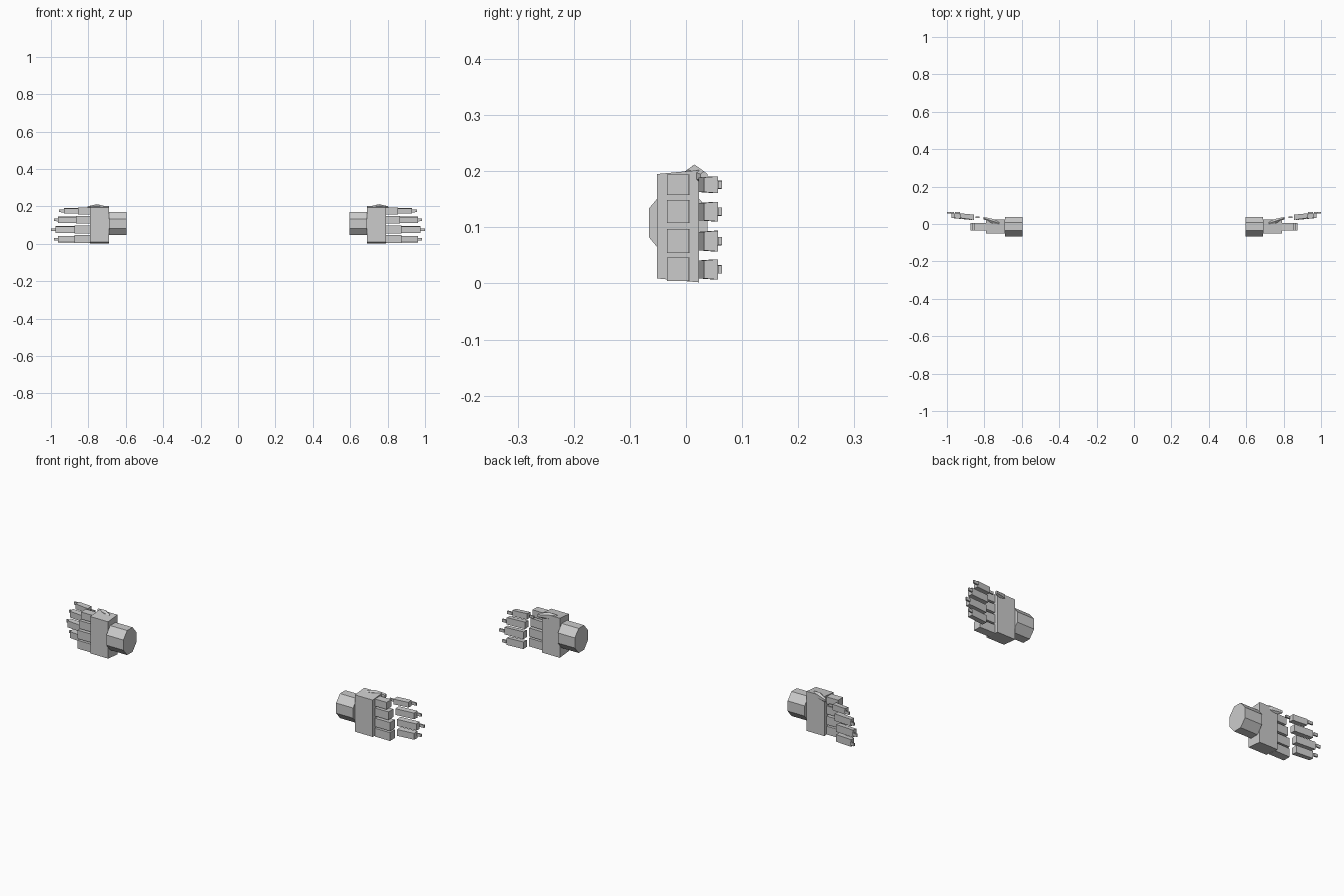
import bpy, math
from mathutils import Vector

if "Cube" in bpy.data.objects:
    bpy.data.objects.remove(bpy.data.objects["Cube"])


def loft(name, rings):
    """Closed flat-faced solid through rings of points, mirrored to the other hand."""
    n = len(rings[0])
    verts = [p for r in rings for p in r]
    faces = [tuple(range(n))[::-1], tuple(range(len(verts) - n, len(verts)))]
    for k in range(len(rings) - 1):
        for i in range(n):
            j = (i + 1) % n
            faces.append((k * n + i, k * n + j, k * n + n + j, k * n + n + i))
    me = bpy.data.meshes.new(name)
    me.from_pydata(verts, [], faces)
    ob = bpy.data.objects.new(name, me)
    bpy.context.collection.objects.link(ob)
    centre = bpy.data.objects.get("mirror_centre")
    if centre is None:
        centre = bpy.data.objects.new("mirror_centre", None)
        centre.hide_render = True
        bpy.context.collection.objects.link(centre)
    mod = ob.modifiers.new("Mirror", 'MIRROR')
    mod.use_axis[0] = True
    mod.use_mirror_merge = False
    mod.mirror_object = centre
    return ob


def rect(x, y0, y1, z0, z1, flare=0.0):
    """Rectangle across x; flare widens it in z on the back side."""
    return [(x, y0, z0), (x, y1, z0 - flare), (x, y1, z1 + flare), (x, y0, z1)]


def ngon(x, y, z, ry, rz, n, start=0.0):
    return [(x, y + ry * math.cos(start + i * math.tau / n),
             z + rz * math.sin(start + i * math.tau / n)) for i in range(n)]


# Wrist and palm
c = math.cos(math.pi / 8)
loft("wrist", [ngon(x, -0.014, 0.108, 0.052 / c, 0.062 / c, 8, math.pi / 8)
               for x in (0.595, 0.69)])
loft("palm", [rect(0.69, -0.052, 0.023, 0.009, 0.195, 0.007),
              rect(0.79, -0.052, 0.023, 0.009, 0.195, 0.007)])

# Fingers: height, half thickness, base end, middle end, tip end
fingers = [(0.176, 0.018, 0.855, 0.930, 0.957),
           (0.128, 0.0205, 0.865, 0.963, 0.984),
           (0.0755, 0.0215, 0.874, 0.975, 1.0),
           (0.025, 0.021, 0.874, 0.963, 0.984)]
for i, (z, h, x1, x2, x3) in enumerate(fingers, 1):
    loft(f"finger_base_{i}", [rect(0.79, -0.034, 0.006, z - h, z + h),
                              rect(x1, -0.034, 0.005, z - h, z + h)])
    m = h - 0.005
    loft(f"finger_middle_{i}", [rect(x1, 0.022, 0.050, z - m, z + m, 0.002),
                                rect(x2, 0.032, 0.057, z - m, z + m, 0.002)])
    loft(f"finger_tip_{i}", [rect(x2, 0.056, 0.063, z - 0.0075, z + 0.0075),
                             rect(x3, 0.057, 0.064, z - 0.007, z + 0.007)])

# Thumb, angled back along the upper edge of the palm, with a small end piece
loft("thumb", [ngon(0.72, 0.004, 0.194, 0.008, 0.010, 6, math.pi / 6),
               ngon(0.755, 0.015, 0.194, 0.014, 0.018, 6, math.pi / 6),
               ngon(0.805, 0.032, 0.190, 0.007, 0.010, 6, math.pi / 6)])
loft("thumb_tip", [rect(0.825, 0.032, 0.040, 0.170, 0.182),
                   rect(0.848, 0.033, 0.040, 0.170, 0.182)])
